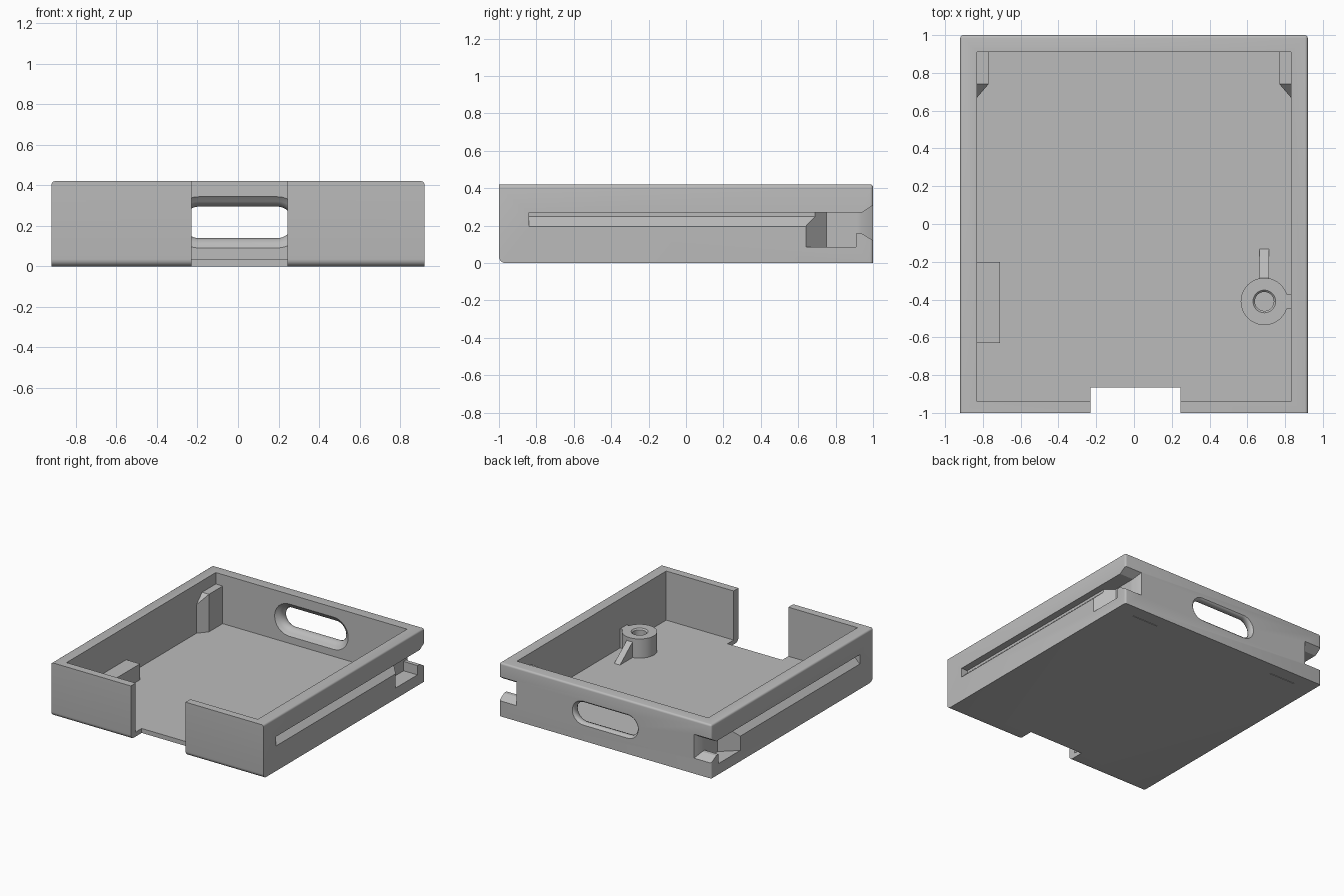
import bpy, bmesh, math
from mathutils import Matrix

cube = bpy.data.objects.get("Cube")
if cube:
    bpy.data.objects.remove(cube, do_unlink=True)

grey = bpy.data.materials.new("plain grey")
grey.use_nodes = True
colour = (0.5, 0.5, 0.5, 1)
grey.diffuse_color = colour
grey.node_tree.nodes["Principled BSDF"].inputs["Base Color"].default_value = colour


def make(name, bm):
    bmesh.ops.recalc_face_normals(bm, faces=bm.faces)
    mesh = bpy.data.meshes.new(name)
    bm.to_mesh(mesh)
    bm.free()
    mesh.materials.append(grey)
    ob = bpy.data.objects.new(name, mesh)
    bpy.context.collection.objects.link(ob)
    return ob


def hull(name, pts):
    bm = bmesh.new()
    for p in pts:
        bm.verts.new(p)
    bmesh.ops.convex_hull(bm, input=bm.verts)
    bmesh.ops.dissolve_limit(bm, angle_limit=0.01, verts=bm.verts, edges=bm.edges)
    return make(name, bm)


def box(name, xs, ys, zs):
    return hull(name, [(x, y, z) for x in xs for y in ys for z in zs])


def cylinder(name, x, y, z0, z1, r0, r1):
    bm = bmesh.new()
    bmesh.ops.create_cone(bm, cap_ends=True, segments=48, radius1=r0, radius2=r1,
                          depth=z1 - z0, matrix=Matrix.Translation((x, y, (z0 + z1) / 2)))
    return make(name, bm)


def combine(target, tool, operation):
    mod = target.modifiers.new(operation, "BOOLEAN")
    mod.operation, mod.object, mod.solver = operation, tool, "EXACT"
    bpy.context.view_layer.objects.active = target
    bpy.ops.object.modifier_apply(modifier=mod.name)
    bpy.data.objects.remove(tool, do_unlink=True)


W, FLOOR, TOP = 0.92, 0.035, 0.42

# Outer block with softened edges
bm = bmesh.new()
bmesh.ops.create_cube(bm, size=1, matrix=Matrix.Translation((0, 0, TOP / 2))
                      @ Matrix.Diagonal((2 * W, 2, TOP, 1)))


def mids(e):
    return (e.verts[0].co + e.verts[1].co) / 2


front = [e for e in bm.edges if mids(e).y < -0.9 and mids(e).z < 0.01]
bmesh.ops.bevel(bm, geom=front, offset=0.035, segments=6, profile=0.5, affect="EDGES")
soft = [e for e in bm.edges if (mids(e).z > TOP - 0.01 and mids(e).y > -0.9)
        or (mids(e).y > 0.9 and abs(mids(e).x) > 0.9)]
bmesh.ops.bevel(bm, geom=soft, offset=0.015, segments=4, profile=0.5, affect="EDGES")
tray = make("tray", bm)

# Hollow inside
combine(tray, box("cavity", (-0.83, 0.83), (-0.94, 0.91), (FLOOR, 0.6)), "DIFFERENCE")

# Support block
combine(tray, box("support_block", (-0.86, -0.71), (-0.63, -0.2), (0.02, 0.16)), "UNION")

for s in (-1, 1):
    # Corner pillar behind each latch pocket
    foot = [(0.85, 0.647), (0.77, 0.74), (0.77, 0.93), (0.85, 0.93)]
    pts = [(s * x, y, 0.02) for x, y in foot]
    pts += [(s * x, y, 0.33) for x, y in foot[1:] + [(0.85, 0.74)]]
    pts.append((s * 0.85, 0.647, 0.235))
    combine(tray, hull("corner_pillar", pts), "UNION")

    # Rail groove with sloping lower face
    section = [(0.93, 0.187), (0.865, 0.25), (0.865, 0.27), (0.93, 0.27)]
    groove = hull("rail_groove", [(s * x, y, z) for x, z in section for y in (-0.84, 0.8)])
    combine(tray, groove, "DIFFERENCE")

    # Latch pocket with a ramp, open to the back through a flared mouth
    plan = [(0.94, 0.622), (0.8, 0.75), (0.8, 0.91), (0.94, 0.91)]
    pocket = hull("latch_pocket", [(s * x, y, z) for x, y in plan for z in (0.085, 0.27)])
    combine(tray, pocket, "DIFFERENCE")
    throat = box("latch_throat", (s * 0.8, s * 0.94), (0.9, 0.96), (0.158, 0.27))
    combine(tray, throat, "DIFFERENCE")
    mouth = [(s * x, 0.94, z) for x in (0.8, 0.95) for z in (0.158, 0.27)]
    mouth += [(s * x, 1.01, z) for x in (0.765, 0.95) for z in (0.115, 0.315)]
    combine(tray, hull("latch_mouth", mouth), "DIFFERENCE")

    # Hairline slit under the floor
    slit = box("floor_slit", (s * 0.53, s * 0.76), (0.89, 0.895), (-0.01, 0.02))
    combine(tray, slit, "DIFFERENCE")

# Screw boss, wall link and sloping rib
BX, BY, BZ = 0.69, -0.41, 0.185
combine(tray, cylinder("screw_boss", BX, BY, 0.02, BZ, 0.125, 0.125), "UNION")
combine(tray, box("boss_link", (BX + 0.06, 0.86), (-0.45, -0.37), (0.02, BZ)), "UNION")
rib = [(-0.32, 0.02), (-0.32, 0.17), (-0.29, 0.16), (-0.125, 0.03), (-0.125, 0.02)]
combine(tray, hull("boss_rib", [(x, y, z) for y, z in rib for x in (0.665, 0.715)]), "UNION")
combine(tray, cylinder("screw_hole", BX, BY, 0.06, 0.25, 0.05, 0.05), "DIFFERENCE")
combine(tray, cylinder("screw_chamfer", BX, BY, BZ - 0.015, BZ + 0.005, 0.045, 0.065), "DIFFERENCE")

# Front notch
combine(tray, box("front_notch", (-0.23, 0.245), (-1.1, -0.865), (-0.1, 0.6)), "DIFFERENCE")

# Rounded slot through the back wall, flared on both faces
bm = bmesh.new()
rings = []
for y, r in ((0.9, 0.135), (0.912, 0.125), (0.925, 0.104), (0.942, 0.087), (0.965, 0.078),
             (0.985, 0.08), (0.994, 0.086), (1.005, 0.1)):
    ring = []
    for i in range(34):
        a = math.pi * (i if i < 17 else i - 1) / 16 - math.pi / 2
        side = 0.193 if i < 17 else -0.193
        ring.append(bm.verts.new((side + r * math.cos(a), y, 0.217 + r * math.sin(a))))
    rings.append(ring)
for a, b in zip(rings, rings[1:]):
    for i in range(34):
        j = (i + 1) % 34
        bm.faces.new((a[i], a[j], b[j], b[i]))
bm.faces.new(rings[0])
bm.faces.new(rings[-1])
combine(tray, make("back_slot", bm), "DIFFERENCE")

# Smooth the rounded parts, keep hard edges
bpy.ops.object.select_all(action="DESELECT")
tray.select_set(True)
bpy.context.view_layer.objects.active = tray
bpy.ops.object.shade_smooth_by_angle(angle=math.radians(30))
